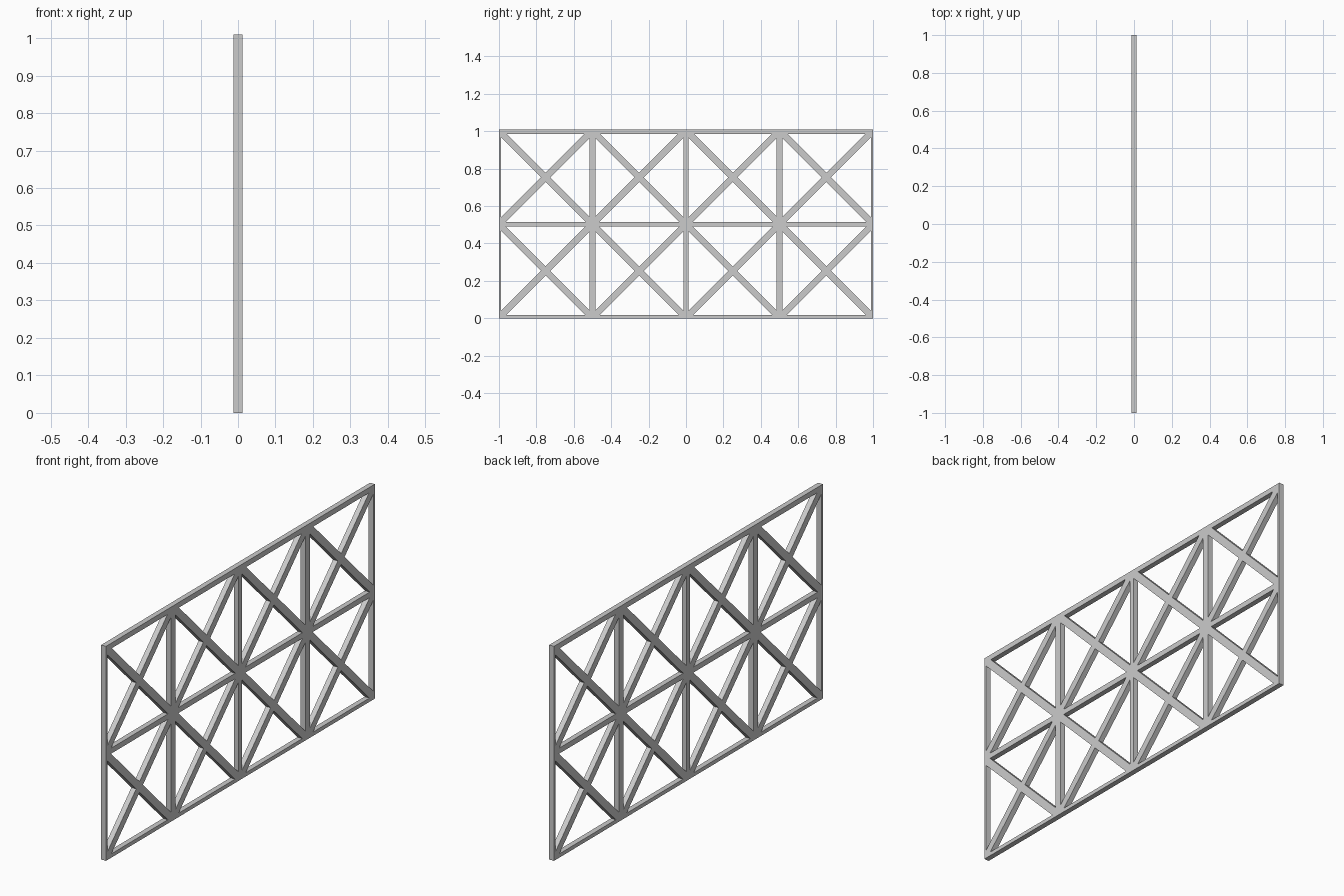
import bpy
import bmesh

cube = bpy.data.objects.get("Cube")
if cube:
    bpy.data.objects.remove(cube, do_unlink=True)

DEPTH = 0.025
TOP = 1.01

steel = bpy.data.materials.new("light_grey_steel")
steel.use_nodes = True
steel.diffuse_color = (0.6, 0.6, 0.6, 1)
steel.node_tree.nodes["Principled BSDF"].inputs["Base Color"].default_value = (0.6, 0.6, 0.6, 1)


def plate(name, outline):
    """Extrude a y-z outline through the depth of the truss."""
    bm = bmesh.new()
    face = bm.faces.new([bm.verts.new((-DEPTH / 2, y, z)) for y, z in outline])
    ext = bmesh.ops.extrude_face_region(bm, geom=[face])
    moved = [v for v in ext["geom"] if isinstance(v, bmesh.types.BMVert)]
    bmesh.ops.translate(bm, vec=(DEPTH, 0, 0), verts=moved)
    bmesh.ops.recalc_face_normals(bm, faces=bm.faces)
    mesh = bpy.data.meshes.new(name)
    bm.to_mesh(mesh)
    bm.free()
    mesh.materials.append(steel)
    obj = bpy.data.objects.new(name, mesh)
    bpy.context.collection.objects.link(obj)
    return obj


def bar(name, y0, y1, z0, z1):
    return plate(name, [(y0, z0), (y1, z0), (y1, z1), (y0, z1)])


def brace(name, y0, z0, y1, z1, w=0.025):
    """Diagonal between two nodes, with its ends mitred to the cell corner."""
    s = w if z1 > z0 else -w
    return plate(name, [(y0, z0), (y0 + w, z0), (y1, z1 - s),
                        (y1, z1), (y1 - w, z1), (y0, z0 + s)])


# Horizontal chords
bar("bottom_chord", -1, 1, 0, 0.018)
bar("middle_chord", -1, 1, 0.49, 0.516)
bar("top_chord", -1, 1, TOP - 0.025, TOP)

# End posts and inner posts
bar("front_end_post", -1, -0.989, 0, TOP)
bar("back_end_post", 0.989, 1, 0, TOP)
for name, y, width in (("front", -0.5, 0.034), ("centre", 0, 0.026), ("back", 0.5, 0.034)):
    bar(name + "_post", y - width / 2, y + width / 2, 0, TOP)

# Crossed braces in every cell
levels = (0.003, 0.503, 1.003)
for row in range(2):
    for col in range(4):
        y0 = -1 + col * 0.5
        low, high = levels[row], levels[row + 1]
        tag = f"_{row + 1}_{col + 1}"
        brace("rising_brace" + tag, y0, low, y0 + 0.5, high)
        brace("falling_brace" + tag, y0, high, y0 + 0.5, low)
